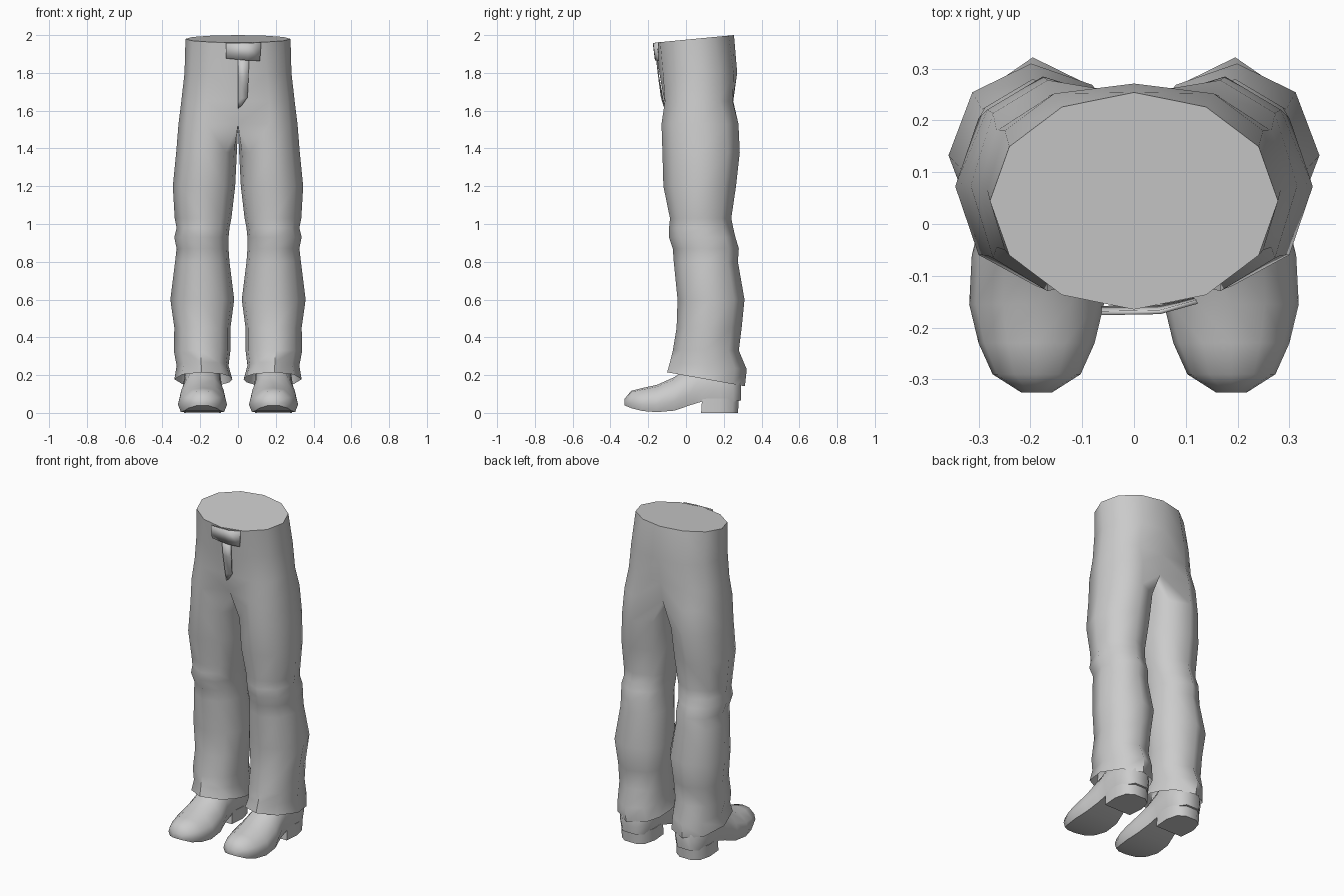
import bpy, bmesh
from math import sin, cos, radians, copysign

if "Cube" in bpy.data.objects:
    bpy.data.objects.remove(bpy.data.objects["Cube"])


def finish(name, bm, angle=40, mirror=True):
    """Mirror across x = 0, weld, shade and link."""
    if mirror:
        geom = bm.verts[:] + bm.edges[:] + bm.faces[:]
        dup = bmesh.ops.duplicate(bm, geom=geom)["geom"]
        for v in dup:
            if isinstance(v, bmesh.types.BMVert):
                v.co.x *= -1
        bmesh.ops.remove_doubles(bm, verts=bm.verts[:], dist=1e-4)
    bmesh.ops.recalc_face_normals(bm, faces=bm.faces[:])
    me = bpy.data.meshes.new(name)
    bm.to_mesh(me)
    bm.free()
    ob = bpy.data.objects.new(name, me)
    bpy.context.collection.objects.link(ob)
    bpy.ops.object.select_all(action='DESELECT')
    ob.select_set(True)
    bpy.context.view_layer.objects.active = ob
    bpy.ops.object.shade_smooth_by_angle(angle=radians(angle))
    return ob


def bridge(bm, a, b, closed=True):
    n = len(a)
    for i in range(n if closed else n - 1):
        j = (i + 1) % n
        bm.faces.new((a[i], a[j], b[j], b[i]))


def loft(bm, rings, caps=True):
    vs = [[bm.verts.new(p) for p in r] for r in rings]
    for a, b in zip(vs, vs[1:]):
        bridge(bm, a, b)
    if caps:
        bm.faces.new(vs[0])
        bm.faces.new(vs[-1])


def power(v, p):
    return copysign(abs(v) ** p, v)


# Trousers: ten-sided leg rings; the first seven points carry on into the hips
OUTER = 7
LEG_ANGLES = [-130 + i * 260 / 6 for i in range(OUTER)] + [155, 180, 205]


def leg_ring(z, x0, x1, y0, y1, tilt=0.0):
    cx, rx, cy, ry = (x0 + x1) / 2, (x1 - x0) / 2, (y0 + y1) / 2, (y1 - y0) / 2
    return [(cx + rx * cos(radians(a)), cy + ry * sin(radians(a)),
             z + tilt * sin(radians(a))) for a in LEG_ANGLES]


def hip_ring(z, x, y0, y1, tilt=0.0, p=1.0, dip=0.0):
    cy, ry = (y0 + y1) / 2, (y1 - y0) / 2
    pts = []
    for i in range(OUTER):
        a = radians(-90 + 30 * i)
        end = i in (0, OUTER - 1)
        r = ry - (dip if end else 0)
        pts.append((0 if end else x * power(cos(a), p),
                    cy + r * power(sin(a), p), z + tilt * sin(a)))
    return pts


legs = [  # z, inner x, outer x, front y, back y, tilt
    (.178, .03, .337, -.10, .312, -.037), (.25, .05, .325, -.085, .322, -.02),
    (.33, .04, .34, -.07, .28), (.45, .04, .337, -.05, .295),
    (.60, .02, .358, -.045, .31), (.80, .045, .333, -.065, .275),
    (.87, .05, .325, -.07, .28), (.93, .05, .337, -.09, .262),
    (.98, .045, .325, -.09, .25), (1.03, .035, .335, -.085, .24),
    (1.20, .015, .345, -.12, .265), (1.38, .006, .327, -.125, .285)]
hips = [  # z, half width, front y, back y, tilt, squareness, centre dip
    (1.65, .30, -.135, .27, 0, .85, .02), (1.80, .283, -.147, .277, 0, .88, .006),
    (1.98, .278, -.165, .254, .02)]

bm = bmesh.new()
rings = [[bm.verts.new(p) for p in leg_ring(*l)] for l in legs]
crotch = leg_ring(1.53, .0, .315, -.13, .278)
crotch = [(0 if i == 0 or i >= OUTER - 1 else x, y, z - (.02 if i >= OUTER else 0))
          for i, (x, y, z) in enumerate(crotch)]
rings.append([bm.verts.new(p) for p in crotch])
for a, b in zip(rings, rings[1:]):
    bridge(bm, a, b)
prev = rings[-1][:OUTER]
for h in hips:
    cur = [bm.verts.new(p) for p in hip_ring(*h)]
    bridge(bm, prev, cur, closed=False)
    prev = cur
bm.faces.new(prev)  # flat waist cap
finish("trousers", bm, 55)

# Shoe uppers: domed sections from toe to heel
SECTION = [(-.88, 0), (.88, 0), (1, .28), (.9, .6), (.5, .93), (0, 1),
           (-.5, .93), (-.9, .6), (-1, .28)]
stations = [  # y, half width, bottom z, top z
    (-.325, .03, .04, .075), (-.29, .085, .025, .117), (-.23, .112, .01, .132),
    (-.155, .13, .004, .148), (-.06, .125, .012, .19), (.02, .105, .04, .25),
    (.085, .10, .06, .30), (.18, .105, .06, .30), (.25, .09, .06, .28),
    (.29, .05, .065, .22)]
bm = bmesh.new()
loft(bm, [[(.188 + hw * u, y, zb + (zt - zb) * t) for u, t in SECTION]
          for y, hw, zb, zt in stations])
finish("shoes", bm, 50)

# Heel blocks
plan = [(-.09, .085), (.09, .085), (.098, .18), (.08, .25), (.04, .28),
        (-.04, .28), (-.08, .25), (-.098, .18)]
bm = bmesh.new()
loft(bm, [[(.188 + x, y - (.005 if z == .01 else 0), z - .01) for x, y in plan]
          for z in (.01, .085)])
finish("shoe_heels", bm, 40)


# Thin cloth panels on the front of the waist
def panel(name, rows, thickness):
    bm = bmesh.new()
    vs = [[bm.verts.new(p) for p in r] for r in rows]
    for a, b in zip(vs, vs[1:]):
        bridge(bm, a, b, closed=False)
    ob = finish(name, bm, 40, mirror=False)
    mod = ob.modifiers.new("cloth", 'SOLIDIFY')
    mod.thickness = thickness
    mod.offset = 0


panel("waist_tab", [[(-.063, -.172, 1.958), (.05, -.17, 1.957), (.122, -.15, 1.962)],
                    [(-.063, -.162, 1.877), (.05, -.16, 1.866), (.115, -.146, 1.864)]], .008)
panel("fly", [[(0, -.155, 1.87), (.058, -.151, 1.87)],
              [(0, -.145, 1.78), (.056, -.145, 1.78)],
              [(0, -.122, 1.66), (.05, -.13, 1.67)],
              [(0, -.11, 1.61), (.022, -.118, 1.63)]], .006)
